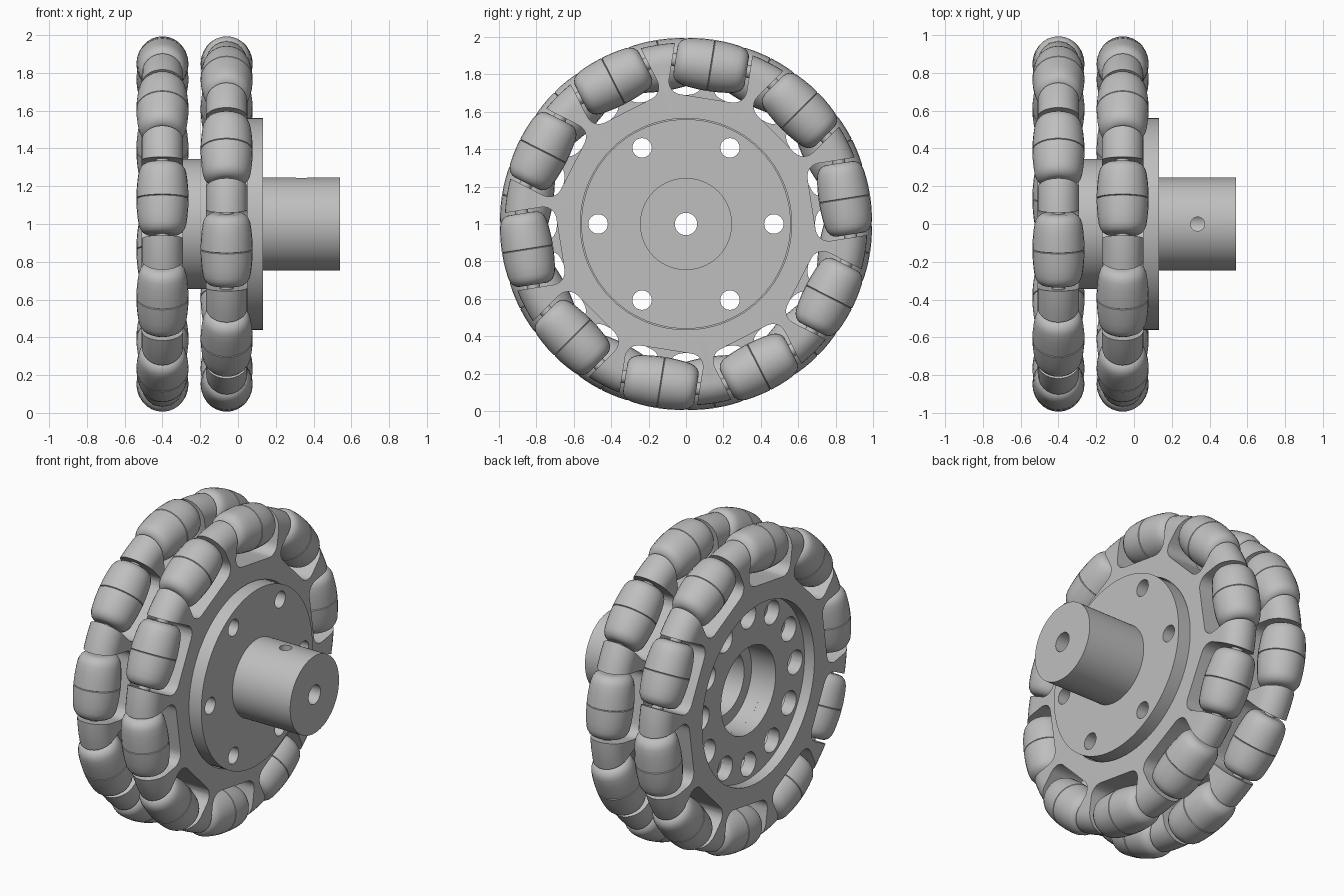
import bpy, bmesh, math
from mathutils import Matrix, Vector

if "Cube" in bpy.data.objects:
    bpy.data.objects.remove(bpy.data.objects["Cube"])

grey = bpy.data.materials.new("grey")
grey.diffuse_color = (0.52, 0.52, 0.52, 1)
grey.use_nodes = True
grey.node_tree.nodes["Principled BSDF"].inputs["Base Color"].default_value = grey.diffuse_color
CENTRE = Vector((0, 0, 1))


def lathe(bm, profile, segs, mat, closed=False):
    """Revolve (x, radius) points about local X."""
    rings = []
    for x, r in profile:
        if r == 0:
            rings.append([bm.verts.new(mat @ Vector((x, 0, 0)))] * segs)
        else:
            rings.append([bm.verts.new(mat @ Vector((x, r * math.cos(a), r * math.sin(a))))
                          for a in (2 * math.pi * i / segs for i in range(segs))])
    n = len(rings)
    for k in range(n if closed else n - 1):
        a, b = rings[k], rings[(k + 1) % n]
        for i in range(segs):
            j = (i + 1) % segs
            bm.faces.new(list(dict.fromkeys((a[i], a[j], b[j], b[i]))))


def cylinder(bm, x0, x1, r, mat, segs=32):
    lathe(bm, [(x0, 0), (x0, r), (x1, r), (x1, 0)], segs, mat)


def finish(name, bm):
    bmesh.ops.recalc_face_normals(bm, faces=bm.faces)
    mesh = bpy.data.meshes.new(name)
    bm.to_mesh(mesh)
    bm.free()
    mesh.materials.append(grey)
    ob = bpy.data.objects.new(name, mesh)
    bpy.context.collection.objects.link(ob)
    return ob


def select(ob):
    bpy.ops.object.select_all(action='DESELECT')
    ob.select_set(True)
    bpy.context.view_layer.objects.active = ob


def smooth(ob):
    select(ob)
    bpy.ops.object.shade_smooth_by_angle(angle=math.radians(32))


def cut(ob, cutter):
    cutter.hide_render = True
    mod = ob.modifiers.new("cut", 'BOOLEAN')
    mod.operation, mod.solver, mod.object = 'DIFFERENCE', 'EXACT', cutter
    select(ob)
    bpy.ops.object.modifier_apply(modifier=mod.name)
    bpy.data.objects.remove(cutter)


def around(x, angle, radius):
    """Local X runs along the rim, local Y points outward."""
    c, s = math.cos(angle), math.sin(angle)
    rot = Matrix(((0, 0, -1), (-s, c, 0), (c, s, 0))).to_4x4()
    return Matrix.Translation(CENTRE + Vector((x, c * radius, s * radius))) @ rot


def along(x, angle=0, radius=0):
    """Local X stays parallel to the wheel axis."""
    return Matrix.Translation(CENTRE + Vector((x, radius * math.cos(angle), radius * math.sin(angle))))


def pocket(bm, mat):
    """Rounded slot that holds one roller."""
    half, low, high, r = 0.21, 0.68, 1.15, 0.07
    pts = [(half, high), (-half, high)]
    for cx, start in ((-half + r, 180), (half - r, 270)):
        for k in range(7):
            a = math.radians(start + 15 * k)
            pts.append((cx + r * math.cos(a), low + r + r * math.sin(a)))
    ends = [[bm.verts.new(mat @ Vector((u, v, z))) for u, v in pts] for z in (-0.2, 0.2)]
    bm.faces.new(ends[0])
    bm.faces.new(ends[1])
    for i in range(len(pts)):
        j = (i + 1) % len(pts)
        bm.faces.new((ends[0][i], ends[0][j], ends[1][j], ends[1][i]))


# Half profile of a barrel roller with seam and axle pin
half = [(0, 0.133), (0.003, 0.138), (0.05, 0.1365), (0.1, 0.132), (0.14, 0.126), (0.16, 0.119),
        (0.178, 0.107), (0.19, 0.088), (0.193, 0.075), (0.193, 0.035), (0.25, 0.035), (0.25, 0)]
roller = [(-x, r) for x, r in half[:0:-1]] + half

# Wheel section: web with a recess on both sides and a round rim
rim = [(0.11 * math.cos(a), 0.86 + 0.11 * math.sin(a))
       for a in (math.pi * k / 16 for k in range(17))]
section = [(-0.11, 0.565), (-0.04, 0.565), (-0.04, 0.275),
           (0.04, 0.275), (0.04, 0.565), (0.11, 0.565)] + rim

for side, x, start in (("front", -0.06, 9), ("rear", -0.40, 27)):
    angles = [math.radians(start + 36 * k) for k in range(10)]
    bm = bmesh.new()
    lathe(bm, section, 120, along(x), closed=True)
    wheel = finish(side + "_wheel_body", bm)
    bm = bmesh.new()
    for a in angles:
        pocket(bm, around(x, a, 0))
    for k in range(12):
        cylinder(bm, -0.2, 0.2, 0.075, along(x, math.radians(30 * k), 0.47))
    cut(wheel, finish("wheel_cutter", bm))
    smooth(wheel)

    bm = bmesh.new()
    for a in angles:
        lathe(bm, roller, 28, around(x, a, 0.858))
    smooth(finish(side + "_rollers", bm))

# Spacer ring with an inner step
bm = bmesh.new()
lathe(bm, [(-0.36, 0.345), (-0.36, 0.275), (-0.27, 0.275), (-0.27, 0.2),
           (-0.1, 0.2), (-0.1, 0.345)], 72, along(0), closed=True)
smooth(finish("spacer", bm))

# Hub: flange and shaft with bolt holes and a set screw hole
bm = bmesh.new()
lathe(bm, [(-0.02, 0.06), (-0.02, 0.56), (0.133, 0.56), (0.133, 0.246),
           (0.54, 0.246), (0.54, 0.06)], 80, along(0), closed=True)
hub = finish("hub", bm)
bm = bmesh.new()
for k in range(6):
    cylinder(bm, -0.1, 0.3, 0.052, along(0, math.radians(60 * k), 0.47))
cylinder(bm, 0.0, 0.4, 0.037, around(0.337, math.pi / 2, 0) @ Matrix.Rotation(math.pi / 2, 4, 'Z'))
cut(hub, finish("hub_cutter", bm))
smooth(hub)
